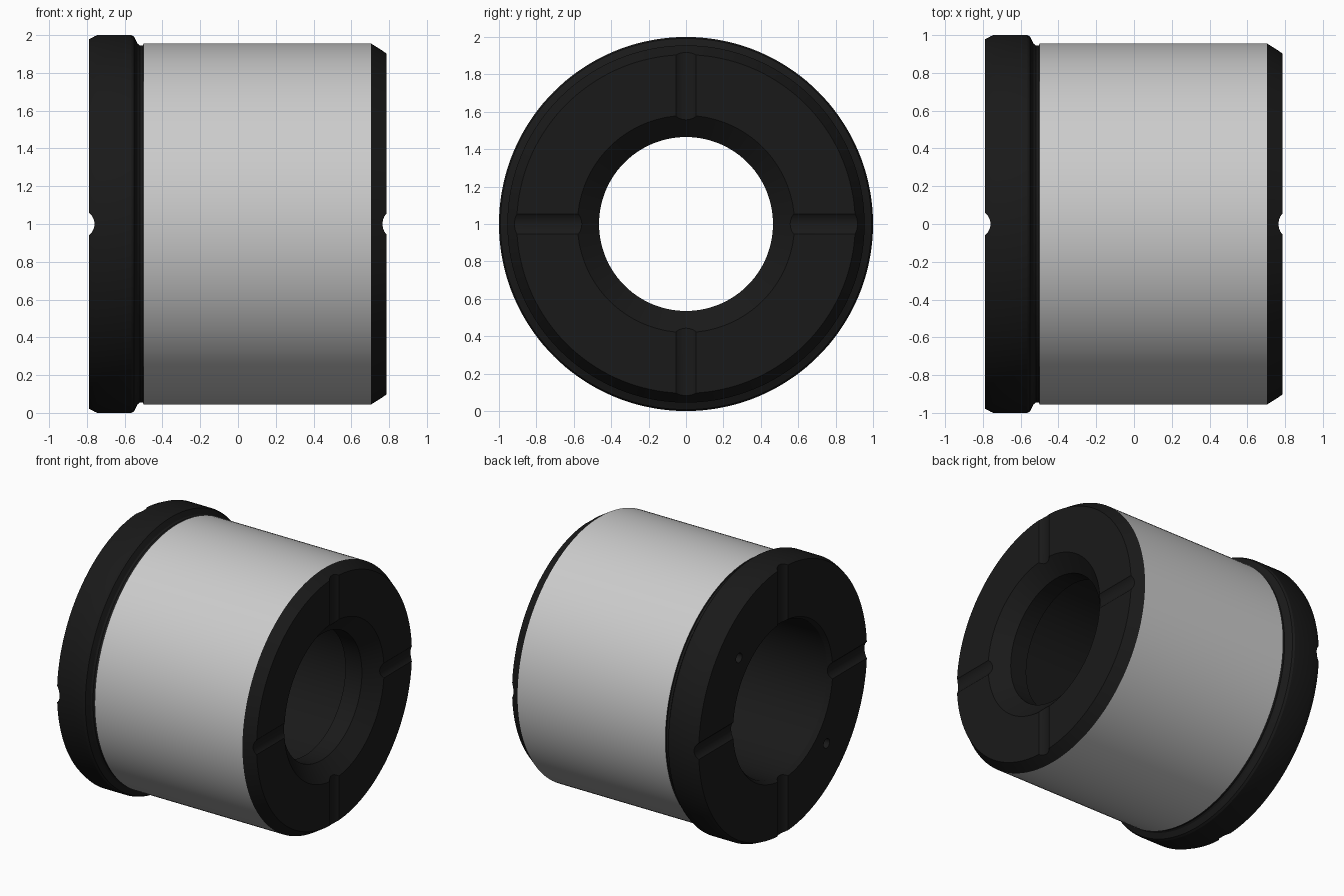
import bpy, bmesh, math
from mathutils import Matrix, Vector

if "Cube" in bpy.data.objects:
    bpy.data.objects.remove(bpy.data.objects["Cube"])

SEG = 144
CENTRE = Vector((0, 0, 1))

# closed lathe profile around the x axis: (x, radius)
PROFILE = [
    # outer flange, left to right
    (-0.79, 0.98), (-0.745, 1.0), (-0.565, 1.0), (-0.55, 0.992), (-0.542, 0.975),
    (-0.532, 0.955), (-0.52, 0.946), (-0.503, 0.946),
    # grey sleeve, then end chamfer
    (-0.50, 0.955), (0.705, 0.955), (0.785, 0.905),
    # right countersink, land, wide left bore
    (0.785, 0.58), (0.685, 0.465), (0.55, 0.465), (0.50, 0.56), (-0.76, 0.56), (-0.79, 0.58),
]
SLEEVE = 8  # profile segment that is bare metal


def material(name, rgb):
    m = bpy.data.materials.new(name)
    m.diffuse_color = (*rgb, 1)
    m.use_nodes = True
    m.node_tree.nodes["Principled BSDF"].inputs["Base Color"].default_value = m.diffuse_color
    return m


def make_object(name, bm):
    bmesh.ops.recalc_face_normals(bm, faces=bm.faces)
    me = bpy.data.meshes.new(name)
    bm.to_mesh(me)
    bm.free()
    ob = bpy.data.objects.new(name, me)
    bpy.context.collection.objects.link(ob)
    return ob


# bushing body
black = material("black_finish", (0.01, 0.01, 0.01))
steel = material("bare_steel", (0.6, 0.61, 0.63))
bm = bmesh.new()
rings = []
for i in range(SEG):
    a = 2 * math.pi * i / SEG
    rings.append([bm.verts.new(CENTRE + Vector((x, r * math.cos(a), r * math.sin(a))))
                  for x, r in PROFILE])
for i in range(SEG):
    p, q = rings[i], rings[(i + 1) % SEG]
    for j in range(len(PROFILE)):
        k = (j + 1) % len(PROFILE)
        f = bm.faces.new((p[j], p[k], q[k], q[j]))
        f.material_index = 1 if j == SLEEVE else 0
body = make_object("flanged_bushing", bm)
body.data.materials.append(black)
body.data.materials.append(steel)

# cutters: four radial oil grooves per face, two blind holes in the flange
bm = bmesh.new()


def cylinder(radius, depth, matrix, segments):
    bmesh.ops.create_cone(bm, cap_ends=True, segments=segments, radius1=radius,
                          radius2=radius, depth=depth, matrix=matrix)


for x, radius in ((-0.835, 0.075), (0.85, 0.085)):
    for k in range(4):
        spin = Matrix.Rotation(k * math.pi / 2, 4, 'X')
        cylinder(radius, 0.6, Matrix.Translation(CENTRE) @ spin
                 @ Matrix.Translation((x, 0, 0.8)), 40)
for s in (1, -1):
    cylinder(0.035, 0.3, Matrix.Translation((-0.79, 0.51 * s, 1 + 0.51 * s))
             @ Matrix.Rotation(math.pi / 2, 4, 'Y'), 24)
cutter = make_object("groove_cutter", bm)
cutter.data.materials.append(black)
cutter.hide_render = True

mod = body.modifiers.new("grooves", 'BOOLEAN')
mod.operation = 'DIFFERENCE'
mod.solver = 'EXACT'
mod.object = cutter
bpy.context.view_layer.objects.active = body
for o in bpy.context.selected_objects:
    o.select_set(False)
body.select_set(True)
bpy.ops.object.modifier_apply(modifier=mod.name)
bpy.data.objects.remove(cutter)
bpy.ops.object.shade_smooth_by_angle(angle=math.radians(25))
